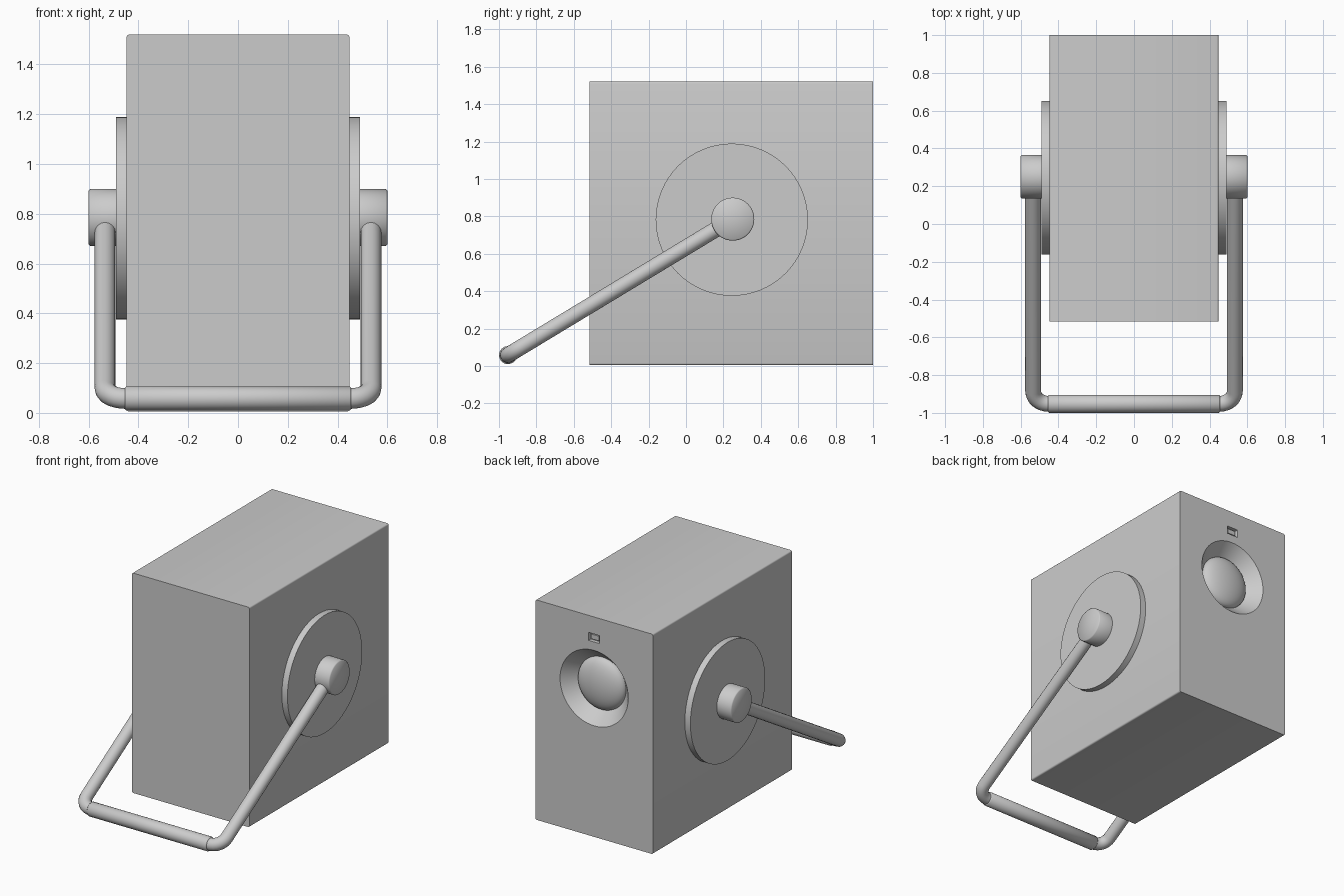
import bpy
import bmesh
import math
from mathutils import Matrix, Vector

old = bpy.data.objects.get("Cube")
if old:
    bpy.data.objects.remove(old, do_unlink=True)

grey = bpy.data.materials.new("light grey")
grey.use_nodes = True
grey.diffuse_color = (0.6, 0.6, 0.6, 1)
grey.node_tree.nodes["Principled BSDF"].inputs["Base Color"].default_value = (0.6, 0.6, 0.6, 1)

PIVOT = Vector((0, 0.25, 0.785))
FOOT = Vector((0, -0.952, 0.058))
LENS_Z = 1.03


def finish(obj, angle=35):
    obj.data.materials.clear()
    obj.data.materials.append(grey)
    bpy.ops.object.select_all(action='DESELECT')
    obj.select_set(True)
    bpy.context.view_layer.objects.active = obj
    bpy.ops.object.shade_smooth_by_angle(angle=math.radians(angle))
    return obj


def mesh_object(name, bm):
    bmesh.ops.recalc_face_normals(bm, faces=bm.faces)
    mesh = bpy.data.meshes.new(name)
    bm.to_mesh(mesh)
    bm.free()
    obj = bpy.data.objects.new(name, mesh)
    bpy.context.collection.objects.link(obj)
    return obj


def box(name, center, size):
    bm = bmesh.new()
    bmesh.ops.create_cube(bm, size=1, matrix=Matrix.Translation(center) @ Matrix.Diagonal((*size, 1)))
    return mesh_object(name, bm)


def lathe(name, profile, origin, axis, steps=64):
    """Spin (radius, distance along axis) points around the axis."""
    bm = bmesh.new()
    verts = [bm.verts.new((r, 0, h)) for r, h in profile]
    edges = [bm.edges.new(pair) for pair in zip(verts, verts[1:])]
    bmesh.ops.spin(bm, geom=verts + edges, cent=(0, 0, 0), axis=(0, 0, 1),
                   angle=math.tau, steps=steps, use_merge=True)
    bmesh.ops.remove_doubles(bm, verts=bm.verts, dist=0.0001)
    turn = Vector((0, 0, 1)).rotation_difference(Vector(axis)).to_matrix().to_4x4()
    bm.transform(Matrix.Translation(origin) @ turn)
    return mesh_object(name, bm)


def cut(target, cutter):
    bpy.context.view_layer.objects.active = target
    mod = target.modifiers.new("cut", 'BOOLEAN')
    mod.operation = 'DIFFERENCE'
    mod.solver = 'EXACT'
    mod.object = cutter
    bpy.ops.object.modifier_apply(modifier=mod.name)
    bpy.data.objects.remove(cutter, do_unlink=True)


# Housing with softly rounded long edges
bm = bmesh.new()
bmesh.ops.create_cube(bm, size=1, matrix=Matrix.Translation((0, 0.2425, 0.7625))
                      @ Matrix.Diagonal((0.895, 1.515, 1.515, 1)))
long_edges = [e for e in bm.edges if abs(e.verts[0].co.y - e.verts[1].co.y) > 1]
bmesh.ops.bevel(bm, geom=long_edges, offset=0.01, segments=3, profile=0.5, affect='EDGES')
housing = mesh_object("housing", bm)

# Conical lens recess and small indicator slot in the rear face
cut(housing, lathe("recess_cutter", [(0, -0.09), (0.18, -0.09), (0.26, 0), (0.26, 0.05), (0, 0.05)],
                   (0, 1, LENS_Z), (0, 1, 0)))
cut(housing, box("slot_cutter", (0, 1, 1.375), (0.085, 0.05, 0.055)))
finish(housing)

# Domed lens
dome = [(0.18 * math.sin(a), 0.07 * math.cos(a))
        for a in (math.pi / 2 * i / 10 for i in range(11))]
finish(lathe("lens", dome, (0, 0.909, LENS_Z), (0, 1, 0)))

# Indicator light inside the slot
finish(box("indicator", (0, 0.98, 1.375), (0.06, 0.02, 0.032)))

# Side discs and pivot knobs
for side, label in ((1, "left"), (-1, "right")):
    finish(lathe(label + "_disc", [(0, 0), (0.407, 0), (0.407, 0.05), (0, 0.05)],
                 (side * 0.44, 0.245, 0.782), (side, 0, 0)))
    finish(lathe(label + "_knob", [(0, 0), (0.115, 0), (0.115, 0.109), (0.109, 0.115), (0, 0.115)],
                 (side * 0.485, PIVOT.y, PIVOT.z), (side, 0, 0), 48), 50)

# Bent tube stand: legs and rounded corners
LEG_X, BEND = 0.534, 0.08
up = (PIVOT - FOOT).normalized()
half = [PIVOT + Vector((LEG_X, 0, 0))]
for i in range(9):
    a = math.pi / 2 * i / 8
    half.append(FOOT + Vector((LEG_X - BEND + BEND * math.cos(a), 0, 0)) + up * BEND * (1 - math.sin(a)))
path = half + [Vector((-p.x, p.y, p.z)) for p in reversed(half)]
curve = bpy.data.curves.new("stand_tube", 'CURVE')
curve.dimensions = '3D'
curve.bevel_depth = 0.042
curve.bevel_resolution = 6
curve.use_fill_caps = True
spline = curve.splines.new('POLY')
spline.points.add(len(path) - 1)
for point, co in zip(spline.points, path):
    point.co = (*co, 1)
tube = bpy.data.objects.new("stand_tube", curve)
bpy.context.collection.objects.link(tube)
bpy.ops.object.select_all(action='DESELECT')
tube.select_set(True)
bpy.context.view_layer.objects.active = tube
bpy.ops.object.convert(target='MESH')
finish(bpy.context.object, 40)

# Thicker grip sleeve on the crossbar
finish(lathe("grip_sleeve", [(0, -0.455), (0.042, -0.455), (0.048, -0.449),
                             (0.048, 0.449), (0.042, 0.455), (0, 0.455)],
             FOOT, (1, 0, 0), 32), 50)
